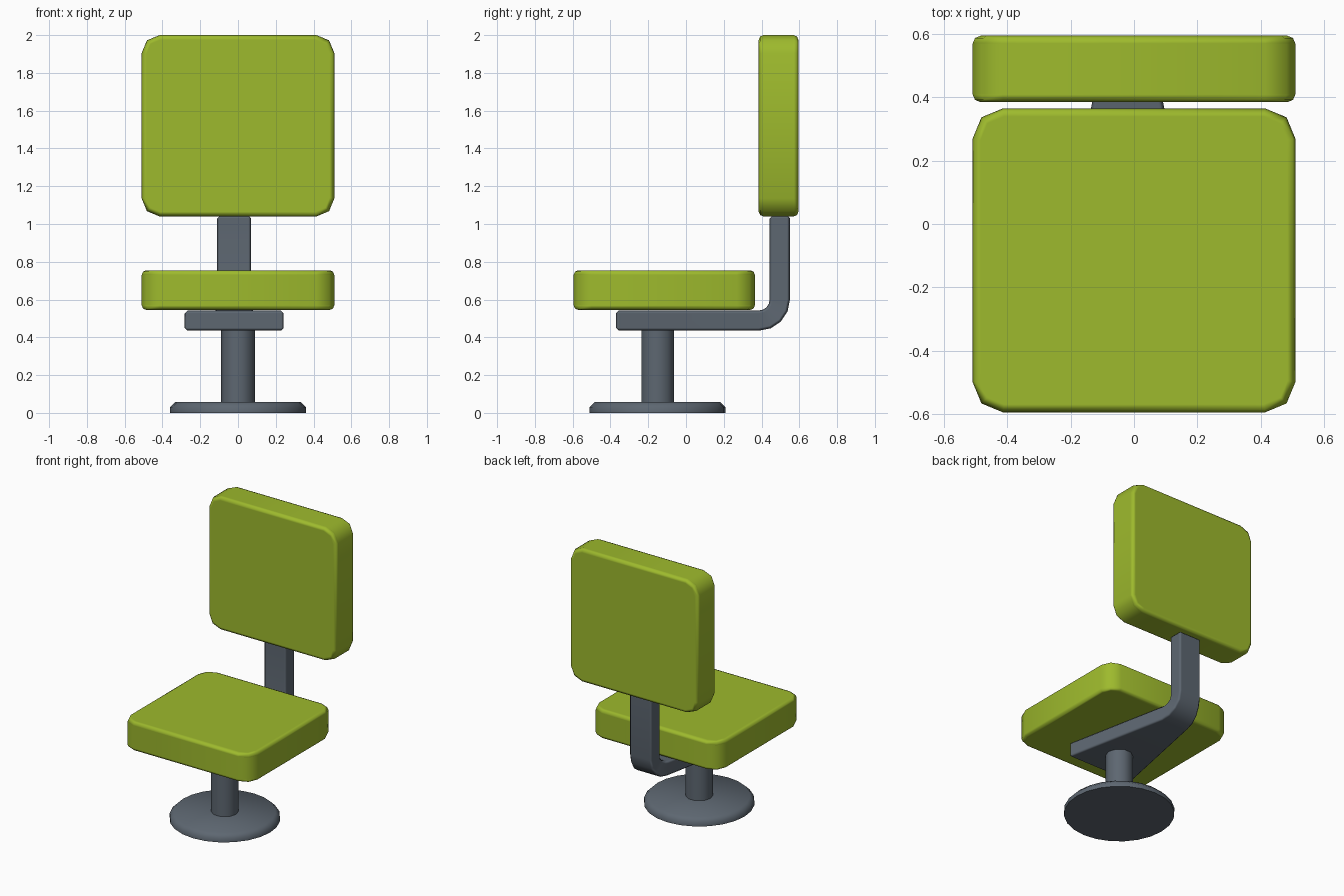
import bpy, bmesh, math
from mathutils import Matrix, Vector

if "Cube" in bpy.data.objects:
    bpy.data.objects.remove(bpy.data.objects["Cube"])


def material(name, rgb):
    m = bpy.data.materials.new(name)
    m.diffuse_color = (*rgb, 1)
    m.use_nodes = True
    m.node_tree.nodes["Principled BSDF"].inputs["Base Color"].default_value = m.diffuse_color
    return m


GREEN = material("lime fabric", (0.34, 0.49, 0.026))
GREY = material("grey metal", (0.11, 0.135, 0.165))


def finish(bm, name, mat, bevel=0.0, segments=1, smooth=50):
    bmesh.ops.recalc_face_normals(bm, faces=bm.faces)
    me = bpy.data.meshes.new(name)
    bm.to_mesh(me)
    bm.free()
    ob = bpy.data.objects.new(name, me)
    bpy.context.collection.objects.link(ob)
    me.materials.append(mat)
    bpy.ops.object.select_all(action='DESELECT')
    ob.select_set(True)
    bpy.context.view_layer.objects.active = ob
    bpy.ops.object.shade_smooth_by_angle(angle=math.radians(smooth))
    if bevel:
        b = ob.modifiers.new("edge", 'BEVEL')
        b.width = bevel
        b.segments = segments
        b.limit_method = 'ANGLE'
        b.angle_limit = math.radians(50)
        b.harden_normals = True
    return ob


def cushion(name, centre, rot):
    # slab with rounded plan corners and softened rims
    bm = bmesh.new()
    bmesh.ops.create_cube(bm, size=1, matrix=Matrix.Diagonal((1.02, 0.96, 0.21, 1)))
    corners = [e for e in bm.edges if abs(e.verts[0].co.z - e.verts[1].co.z) > 0.1]
    bmesh.ops.bevel(bm, geom=corners, offset=0.095, segments=2, profile=0.5,
                    affect='EDGES')
    bmesh.ops.transform(bm, matrix=Matrix.Translation(centre) @ rot, verts=bm.verts)
    return finish(bm, name, GREEN, 0.025, 2)


cushion("seat", (0, -0.115, 0.65), Matrix.Identity(4))
cushion("backrest", (0, 0.49, 1.52), Matrix.Rotation(math.pi / 2, 4, 'X'))


def cylinder(name, n, r, z0, z1, chamfer=0.0):
    bm = bmesh.new()
    turn = Matrix.Rotation(math.pi / 2, 4, 'Z')
    bmesh.ops.create_cone(bm, cap_ends=True, segments=n, radius1=r, radius2=r, depth=z1 - z0,
                          matrix=Matrix.Translation((0, -0.15, (z0 + z1) / 2)) @ turn)
    if chamfer:
        rim = [e for e in bm.edges if all(v.co.z > z1 - 0.001 for v in e.verts)]
        bmesh.ops.bevel(bm, geom=rim, offset=chamfer, segments=1, affect='EDGES')
    return finish(bm, name, GREY)


# pedestal
cylinder("base_disc", 24, 0.36, 0, 0.058, 0.028)
cylinder("column", 10, 0.09, 0.05, 0.45)

# bracket: tapered plate under the seat bending up to the backrest
# each station: centre y, centre z, normal toward the inside of the bend, half width
cy, cz, inner, outer = 0.385, 0.60, 0.058, 0.165
mid = (inner + outer) / 2
stations = [(-0.37, cz - mid, Vector((0, 0, 1)), 0.265)]
for i in range(5):
    a = math.pi / 2 * i / 4
    d = Vector((0, math.sin(a), -math.cos(a)))
    stations.append((cy + d.y * mid, cz + d.z * mid, -d, 0.112 - 0.022 * min(1, i / 3)))
stations.append((cy + mid, 1.045, Vector((0, -1, 0)), 0.09))

bm = bmesh.new()
half = (outer - inner) / 2
rings = []
for y, z, n, w in stations:
    c = Vector((-0.02, y, z))
    rings.append([bm.verts.new(c + Vector((sx * w, 0, 0)) + n * (half * s))
                  for sx, s in ((-1, -1), (1, -1), (1, 1), (-1, 1))])
for a, b in zip(rings, rings[1:]):
    for k in range(4):
        bm.faces.new((a[k], a[(k + 1) % 4], b[(k + 1) % 4], b[k]))
bm.faces.new(rings[0])
bm.faces.new(rings[-1])
finish(bm, "back_bracket", GREY, 0.015)
